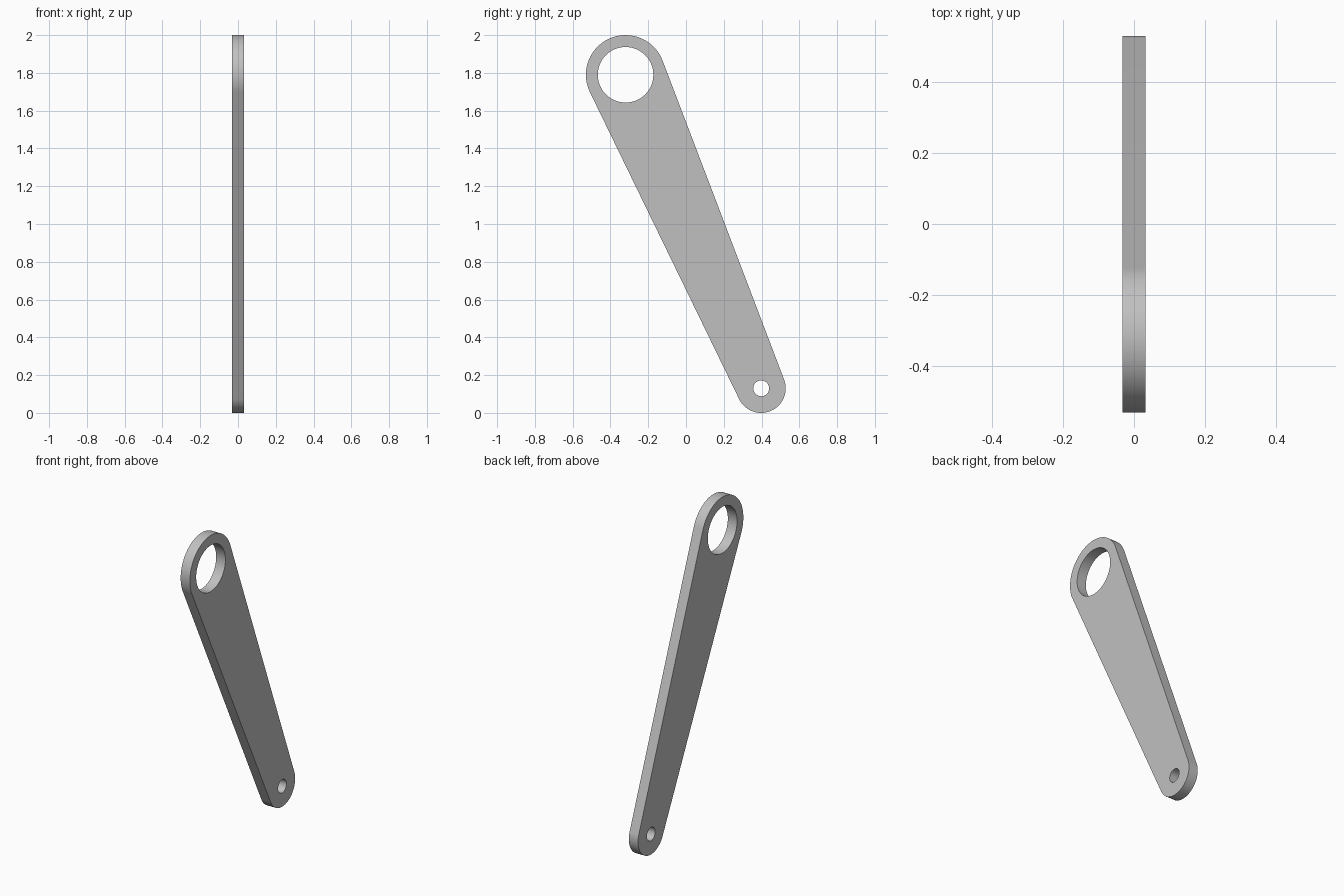
import bpy, bmesh
from math import acos, atan2, cos, hypot, pi, radians, sin
from mathutils import Matrix

cube = bpy.data.objects.get("Cube")
if cube:
    bpy.data.objects.remove(cube, do_unlink=True)

# Plate dimensions in the side plane (y, z)
TOP, TOP_RADIUS, TOP_HOLE = (-0.32, 1.79), 0.21, 0.147
LOW, LOW_RADIUS, LOW_HOLE = (0.398, 0.13), 0.13, 0.042
HALF_THICKNESS = 0.0325


def arc(centre, radius, start, sweep, steps):
    return [(centre[0] + radius * cos(start + sweep * i / steps),
             centre[1] + radius * sin(start + sweep * i / steps))
            for i in range(steps + 1)]


# Tapered outline: two end arcs joined by their common tangents
dy, dz = LOW[0] - TOP[0], LOW[1] - TOP[1]
axis = atan2(dz, dy)
spread = acos((TOP_RADIUS - LOW_RADIUS) / hypot(dy, dz))
outline = arc(TOP, TOP_RADIUS, axis + spread, 2 * (pi - spread), 48)
outline += arc(LOW, LOW_RADIUS, axis - spread, 2 * spread, 40)
holes = [arc(c, r, 0, 2 * pi, 64)[:-1]
         for c, r in ((TOP, TOP_HOLE), (LOW, LOW_HOLE))]

# Filled profile with both holes, given thickness
profile = bpy.data.curves.new("plate_profile", "CURVE")
profile.dimensions = "2D"
profile.fill_mode = "BOTH"
profile.extrude = HALF_THICKNESS
for loop in [outline] + holes:
    spline = profile.splines.new("POLY")
    spline.points.add(len(loop) - 1)
    for point, (u, v) in zip(spline.points, loop):
        point.co = (u, v, 0, 1)
    spline.use_cyclic_u = True
helper = bpy.data.objects.new("plate_profile", profile)
bpy.context.collection.objects.link(helper)
bpy.context.view_layer.update()
evaluated = helper.evaluated_get(bpy.context.evaluated_depsgraph_get())
mesh = bpy.data.meshes.new_from_object(evaluated)
bpy.data.objects.remove(helper, do_unlink=True)

# Stand the plate upright and weld the caps to the rim
mesh.transform(Matrix(((0, 0, 1, 0), (1, 0, 0, 0), (0, 1, 0, 0), (0, 0, 0, 1))))
bm = bmesh.new()
bm.from_mesh(mesh)
bmesh.ops.remove_doubles(bm, verts=bm.verts, dist=0.0001)
bmesh.ops.recalc_face_normals(bm, faces=bm.faces)
bm.to_mesh(mesh)
bm.free()

# Plain grey metal
grey = bpy.data.materials.new("grey_metal")
grey.use_nodes = True
colour = (0.53, 0.53, 0.53, 1)
grey.diffuse_color = colour
grey.node_tree.nodes["Principled BSDF"].inputs["Base Color"].default_value = colour
mesh.materials.clear()
mesh.materials.append(grey)

arm = bpy.data.objects.new("link_arm", mesh)
bpy.context.collection.objects.link(arm)
bpy.ops.object.select_all(action="DESELECT")
arm.select_set(True)
bpy.context.view_layer.objects.active = arm
bpy.ops.object.shade_smooth_by_angle(angle=radians(30))
